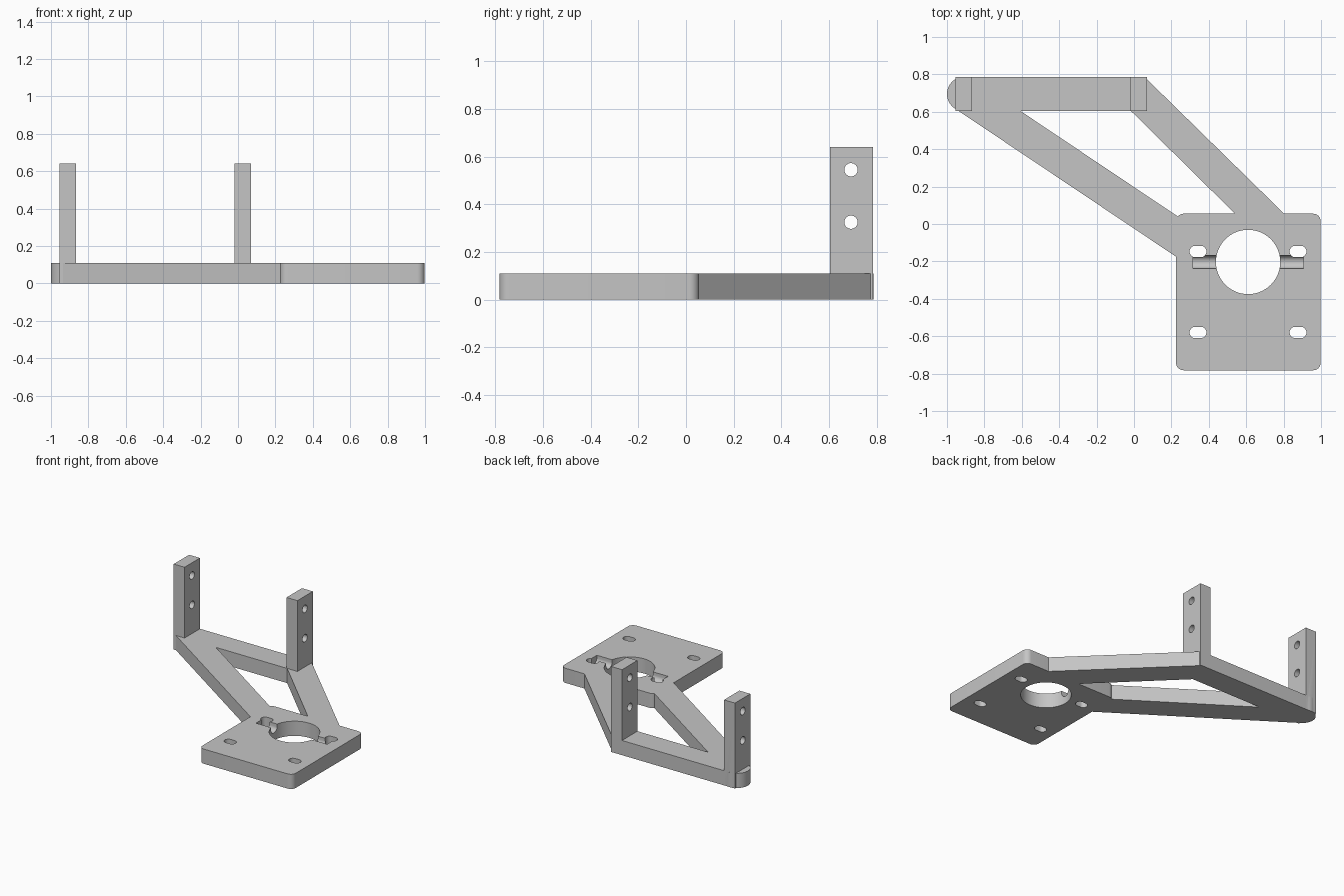
import bpy, bmesh, math
from mathutils import Matrix, Vector

cube = bpy.data.objects.get("Cube")
if cube:
    bpy.data.objects.remove(cube, do_unlink=True)

THICK = 0.11
POST_TOP = 0.64
BAR_Y = (0.603, 0.785)

grey = bpy.data.materials.new("light_grey")
grey.use_nodes = True
grey.diffuse_color = (0.56, 0.56, 0.56, 1)
grey.node_tree.nodes["Principled BSDF"].inputs["Base Color"].default_value = (0.56, 0.56, 0.56, 1)


def prism(name, outline, z0=0.0, z1=THICK, matrix=None):
    """Extrude a counter-clockwise outline from z0 to z1."""
    bm = bmesh.new()
    base = bm.faces.new([bm.verts.new((x, y, z0)) for x, y in outline])
    top = bmesh.ops.extrude_face_region(bm, geom=[base])["geom"]
    verts = [v for v in top if isinstance(v, bmesh.types.BMVert)]
    bmesh.ops.translate(bm, verts=verts, vec=(0, 0, z1 - z0))
    if matrix:
        bm.transform(matrix)
    bmesh.ops.recalc_face_normals(bm, faces=bm.faces)
    mesh = bpy.data.meshes.new(name)
    bm.to_mesh(mesh)
    bm.free()
    mesh.materials.append(grey)
    obj = bpy.data.objects.new(name, mesh)
    bpy.context.collection.objects.link(obj)
    return obj


def arc(cx, cy, r, start, end, steps):
    angles = [math.radians(start + (end - start) * i / steps) for i in range(steps + 1)]
    return [(cx + r * math.cos(a), cy + r * math.sin(a)) for a in angles]


def circle(cx, cy, r, steps=48):
    return arc(cx, cy, r, 0, 360, steps)[:-1]


def rect(x0, x1, y0, y1):
    return [(x0, y0), (x1, y0), (x1, y1), (x0, y1)]


def rounded_rect(x0, x1, y0, y1, r):
    return (arc(x1 - r, y1 - r, r, 0, 90, 8) + arc(x0 + r, y1 - r, r, 90, 180, 8)
            + arc(x0 + r, y0 + r, r, 180, 270, 8) + arc(x1 - r, y0 + r, r, 270, 360, 8))


def combine(target, tool, operation):
    """Apply one boolean and discard the tool."""
    tool.hide_render = True
    mod = target.modifiers.new(operation, "BOOLEAN")
    mod.operation, mod.solver, mod.object = operation, "EXACT", tool
    bpy.context.view_layer.objects.active = target
    bpy.ops.object.modifier_apply(modifier=mod.name)
    bpy.data.objects.remove(tool, do_unlink=True)


# Mounting plate
bracket = prism("bracket", rounded_rect(0.225, 0.998, -0.782, 0.055, 0.04))

# Long arm with its rounded outer end
long_arm = prism("long_arm", arc(-0.908, 0.695, 0.092, 56, 236, 24)
                 + [(0.225, -0.175), (0.29, -0.175), (0.29, 0.003)])
# Short arm
short_arm = prism("short_arm", [(-0.015, 0.603), (0.54, 0.055), (0.54, 0.0),
                                (0.803, 0.0), (0.803, 0.055), (0.07, 0.773)])
# Cross bar joining the arms at the back
cross_bar = prism("cross_bar", rect(-0.955, 0.07, *BAR_Y))
for part in (long_arm, short_arm, cross_bar):
    combine(bracket, part, "UNION")

# Upright posts at both ends of the bar
for x0, x1 in ((-0.955, -0.865), (-0.02, 0.07)):
    combine(bracket, prism("post", rect(x0, x1, *BAR_Y), 0, POST_TOP), "UNION")

# Central bore and four slotted screw holes
combine(bracket, prism("bore", circle(0.61, -0.203, 0.172, 64), -0.1, 0.3), "DIFFERENCE")
for x in (0.342, 0.877):
    for y in (-0.147, -0.58):
        slot = rounded_rect(x - 0.045, x + 0.045, y - 0.03, y + 0.03, 0.0295)
        combine(bracket, prism("slot", slot, -0.1, 0.3), "DIFFERENCE")

# Round-bottomed groove across the bore
along_x = Matrix(((0, 0, 1, 0), (1, 0, 0, 0), (0, 1, 0, 0), (0, 0, 0, 1)))
groove = arc(-0.203, 0.09, 0.035, 180, 360, 16) + [(-0.168, 0.2), (-0.238, 0.2)]
combine(bracket, prism("groove", groove, 0.315, 0.905, along_x), "DIFFERENCE")

# Cross-drilled holes through both posts
for z in (0.325, 0.545):
    combine(bracket, prism("post_hole", circle(0.692, z, 0.028, 24), -1.2, 0.3, along_x), "DIFFERENCE")

bpy.ops.object.select_all(action="DESELECT")
bracket.select_set(True)
bpy.context.view_layer.objects.active = bracket
bpy.ops.object.shade_smooth_by_angle(angle=math.radians(30))
